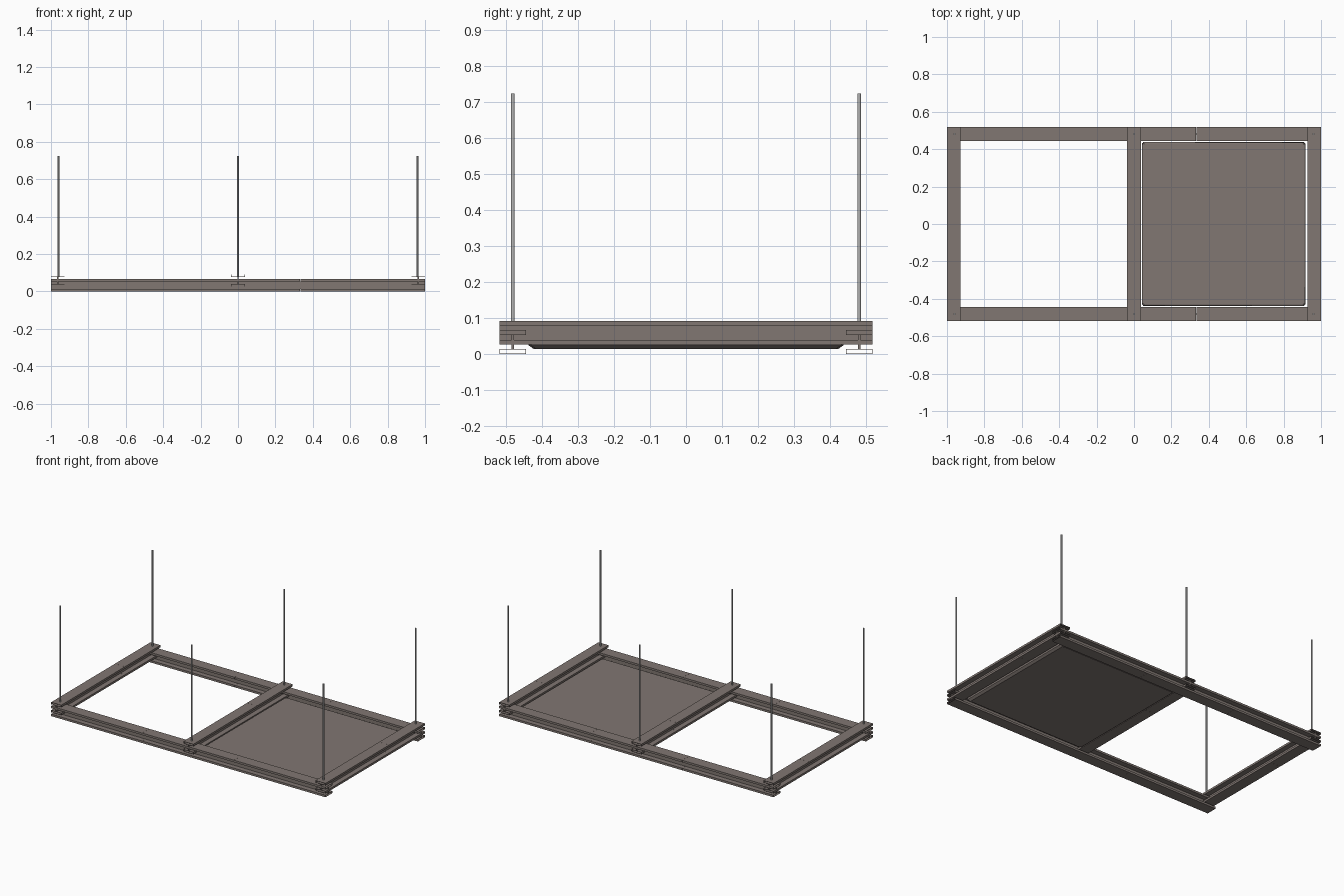
import bpy, bmesh
from mathutils import Matrix, Vector

cube = bpy.data.objects.get("Cube")
if cube:
    bpy.data.objects.remove(cube, do_unlink=True)


def material(name, rgb):
    m = bpy.data.materials.new(name)
    m.use_nodes = True
    m.diffuse_color = (*rgb, 1)
    node = next(n for n in m.node_tree.nodes if n.type == 'BSDF_PRINCIPLED')
    node.inputs["Base Color"].default_value = (*rgb, 1)
    return m


bronze = material("warm grey metal", (0.218, 0.184, 0.168))
steel = material("rod grey", (0.45, 0.45, 0.45))


def finish(bm, name, mat):
    mesh = bpy.data.meshes.new(name)
    bm.to_mesh(mesh)
    bm.free()
    mesh.materials.append(mat)
    obj = bpy.data.objects.new(name, mesh)
    bpy.context.collection.objects.link(obj)
    return obj


def add_box(bm, lo, hi):
    lo, hi = Vector(lo), Vector(hi)
    size = Matrix.Diagonal((*(hi - lo), 1))
    bmesh.ops.create_cube(bm, size=1, matrix=Matrix.Translation((lo + hi) / 2) @ size)


HALF = 0.0365     # half width of a rail
HEIGHT = 0.066    # rail height
LIP = 0.0135      # depth of each hollow flange
WALL = 0.0015     # sheet thickness
WEB = 0.003       # half thickness of the web
GAP = 0.0003      # half gap at a joint


def rail(name, cuts, along_y, offset, base):
    """Web between two hollow flanges, divided at the joints."""
    bm = bmesh.new()

    def strip(a, b, w0, w1, z0, z1):
        add_box(bm, (a, w0, z0), (b, w1, z1))

    for i, (a, b) in enumerate(zip(cuts, cuts[1:])):
        a += GAP if i else 0
        b -= GAP if i < len(cuts) - 2 else 0
        for z in (0, HEIGHT - LIP):
            strip(a, b, -HALF, HALF, z, z + WALL)
            strip(a, b, -HALF, HALF, z + LIP - WALL, z + LIP)
            strip(a, b, -HALF, WALL - HALF, z + WALL, z + LIP - WALL)
            strip(a, b, HALF - WALL, HALF, z + WALL, z + LIP - WALL)
    strip(cuts[0], cuts[-1], -WEB, WEB, LIP, HEIGHT - LIP)
    obj = finish(bm, name, bronze)
    if along_y:
        obj.rotation_euler.z = 1.570796
        obj.location = (offset, 0, base)
    else:
        obj.location = (0, offset, base)


# Long lower rails and the cross rails set into them
for side, y in (("front", -0.481), ("back", 0.481)):
    rail(side + "_rail", (-1, -0.335, 0.333, 1), False, y, 0)
for side, x in (("right", -0.9635), ("middle", 0), ("left", 0.9635)):
    rail(side + "_cross_rail", (-0.5175, 0.146, 0.5175), True, x, 0.0255)

# Ceiling panel with a chamfered underside and a softened top edge
bm = bmesh.new()
rings = []
for z, inset in ((0.013, 0.014), (0.023, 0), (0.037, 0), (0.04, 0.006)):
    half = 0.4365 - inset
    rings.append([bm.verts.new((sx * half, sy * half, z))
                  for sx, sy in ((-1, -1), (1, -1), (1, 1), (-1, 1))])
for low, high in zip(rings, rings[1:]):
    for i in range(4):
        j = (i + 1) % 4
        bm.faces.new((low[i], low[j], high[j], high[i]))
bm.faces.new(rings[0][::-1])
bm.faces.new(rings[-1])
# Round the upright corners
uprights = [e for e in bm.edges
            if abs(e.verts[0].co.z - e.verts[1].co.z) > 0.001]
bmesh.ops.bevel(bm, geom=uprights, offset=0.005, segments=2, affect='EDGES')
finish(bm, "ceiling_panel", bronze).location.x = 0.479

# Hanging rods
for row, y in (("front", -0.481), ("back", 0.481)):
    for col, x in (("right", -0.96), ("middle", 0), ("left", 0.96)):
        bm = bmesh.new()
        bmesh.ops.create_cone(bm, cap_ends=True, segments=24, radius1=0.005,
                              radius2=0.005, depth=0.645)
        for f in bm.faces:
            f.smooth = len(f.verts) == 4
        rod = finish(bm, f"{row}_{col}_rod", steel)
        rod.location = (x, y, 0.4005)
